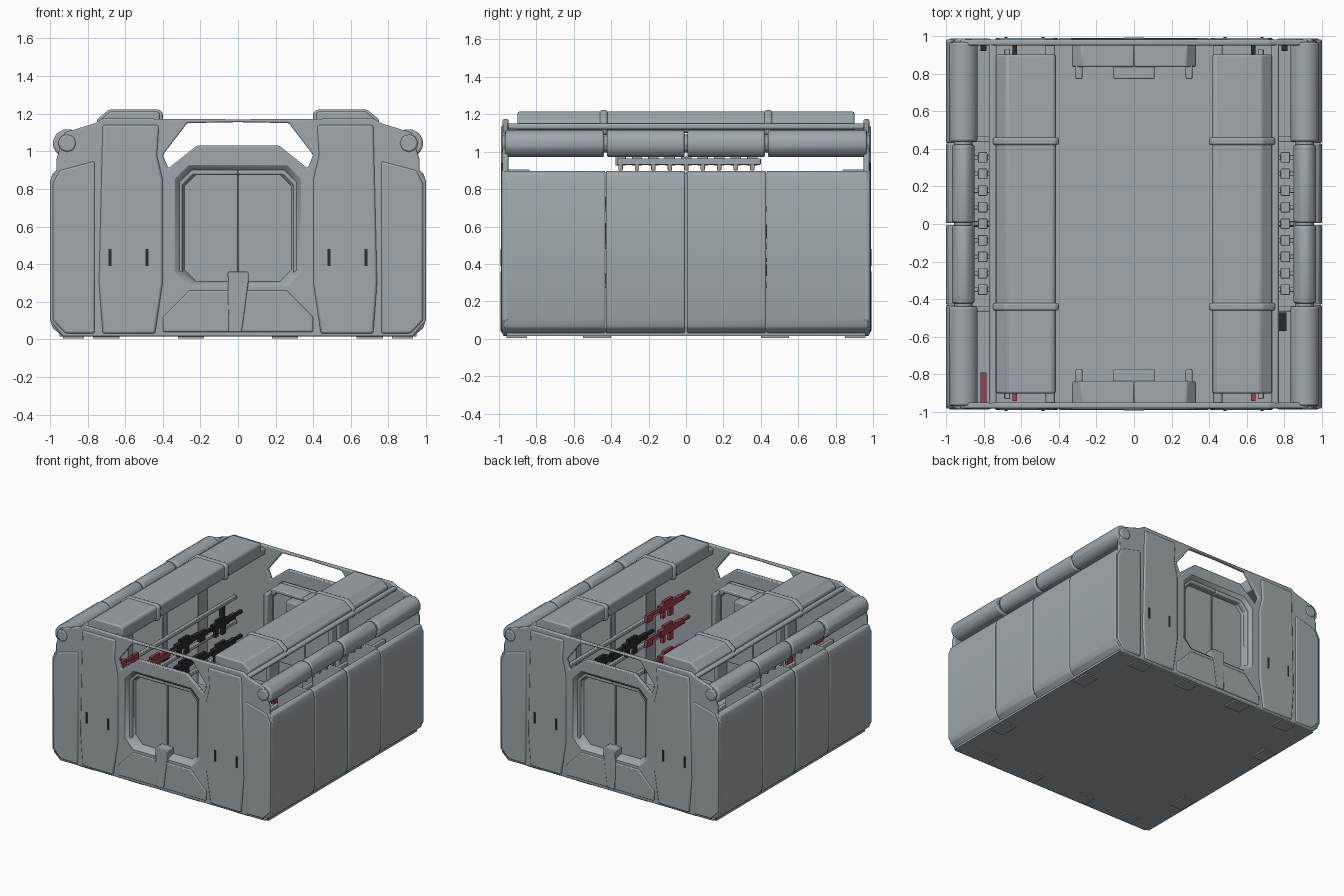
import bpy, bmesh, math

def material(name, rgb):
    m = bpy.data.materials.new(name)
    m.diffuse_color = (*rgb, 1)
    return m

GREY = material("hull grey", (0.35, 0.39, 0.415))
RED = material("weapon red", (0.35, 0.05, 0.09))
DARK = material("weapon black", (0.022, 0.025, 0.03))

def finish(bm, name, mat, bevel=0.0, smooth=True):
    bmesh.ops.recalc_face_normals(bm, faces=bm.faces)
    me = bpy.data.meshes.new(name)
    bm.to_mesh(me)
    bm.free()
    ob = bpy.data.objects.new(name, me)
    bpy.context.collection.objects.link(ob)
    me.materials.append(mat)
    if bevel:
        b = ob.modifiers.new("bevel", "BEVEL")
        b.width, b.segments, b.limit_method = bevel, 2, 'ANGLE'
    if smooth:
        bpy.ops.object.select_all(action='DESELECT')
        ob.select_set(True)
        bpy.context.view_layer.objects.active = ob
        bpy.ops.object.shade_smooth_by_angle(angle=math.radians(35))
    return ob

def prism(bm, pts, a, b, axis='y', sx=1, sy=1):
    """Extrude a 2D outline: xz outline along y, or yz outline along x."""
    def co(p, t):
        v = (p[0], t, p[1]) if axis == 'y' else (t, p[0], p[1])
        return (v[0] * sx, v[1] * sy, v[2])
    lo = [bm.verts.new(co(p, a)) for p in pts]
    hi = [bm.verts.new(co(p, b)) for p in pts]
    n = len(pts)
    bm.faces.new(lo)
    bm.faces.new(hi[::-1])
    for i in range(n):
        bm.faces.new((lo[i], lo[(i + 1) % n], hi[(i + 1) % n], hi[i]))

def box(bm, x0, x1, y0, y1, z0, z1, sx=1, sy=1):
    prism(bm, [(x0, z0), (x1, z0), (x1, z1), (x0, z1)], y0, y1, 'y', sx, sy)

def octagon(w, z0, z1, c):
    return [(-w + c, z0), (w - c, z0), (w, z0 + c), (w, z1 - c),
            (w - c, z1), (-w + c, z1), (-w, z1 - c), (-w, z0 + c)]

# floor slab and thin foot pads
bm = bmesh.new()
box(bm, -0.95, 0.95, -0.96, 0.96, 0.015, 0.055)
for sx in (1, -1):
    for sy in (1, -1):
        for x in (0.25, 0.7):
            box(bm, x - 0.07, x + 0.07, 0.85, 0.96, 0.005, 0.03, sx, sy)
        box(bm, 0.82, 0.93, 0.4, 0.55, 0.005, 0.03, sx, sy)
finish(bm, "floor", GREY)

# half outline of an end wall, with window gap above and doorway in the middle
WALL = [(0, 0.015), (0.93, 0.015), (1, 0.1), (1, 0.84), (0.965, 0.9), (0.965, 0.96), (0.92, 1.1),
        (0.76, 1.15), (0.72, 1.175), (0, 1.17), (0, 1.155), (0.27, 1.15), (0.40, 0.98),
        (0.37, 0.91), (0.22, 1.03), (0, 1.03), (0, 0.92), (0.26, 0.92), (0.33, 0.85),
        (0.33, 0.36), (0.26, 0.29), (0, 0.29)]
# door housing reaching into the room
HOOD = [(0, 0.875), (0.24, 0.875), (0.295, 0.82), (0.295, 0.05), (0.33, 0.05), (0.33, 0.85),
        (0.28, 0.905), (0, 0.905)]
for sy, end in ((-1, "front"), (1, "back")):
    bm = bmesh.new()
    for sx in (1, -1):
        prism(bm, WALL, 0.95, 0.98, 'y', sx, sy)
    bmesh.ops.remove_doubles(bm, verts=bm.verts, dist=0.0005)
    inner = [f for f in bm.faces if all(abs(v.co.x) < 1e-4 for v in f.verts)]
    bmesh.ops.delete(bm, geom=inner, context='FACES')
    finish(bm, end + "_wall", GREY, 0.008)

    bm = bmesh.new()
    for sx in (1, -1):
        # raised pillars and outer corner plates
        prism(bm, [(0.44, 0.03), (0.72, 0.03), (0.74, 0.3), (0.72, 1.14), (0.42, 1.14),
                   (0.43, 0.98), (0.40, 0.85), (0.40, 0.3)], 0.96, 0.99, 'y', sx, sy)
        prism(bm, [(0.76, 0.03), (0.92, 0.03), (0.985, 0.1), (0.985, 0.83), (0.95, 0.9),
                   (0.76, 0.95)], 0.96, 0.987, 'y', sx, sy)
    finish(bm, end + "_wall_pillars", GREY, 0.012)

    bm = bmesh.new()
    for sx in (1, -1):
        prism(bm, HOOD, 0.835, 0.96, 'y', sx, sy)
        box(bm, 0.275, 0.31, 0.77, 0.85, 0.55, 0.88, sx, sy)
    box(bm, -0.11, 0.11, 0.77, 0.88, 0.78, 0.87, 1, sy)
    # apron outside, below the door
    prism(bm, [(-0.4, 0.04), (0.4, 0.04), (0.4, 0.12), (0.26, 0.26), (-0.26, 0.26), (-0.4, 0.12)],
          0.96, 0.988, 'y', 1, sy)
    finish(bm, end + "_door_surround", GREY, 0.008)

    # doorway reveal: chamfered ring narrowing to the door
    bm = bmesh.new()
    rings = [[bm.verts.new((x, y * sy, z)) for x, z in octagon(w, z0, z1, c)]
             for w, z0, z1, c, y in ((0.335, 0.285, 0.925, 0.075, 0.985), (0.315, 0.30, 0.905, 0.07, 0.965),
                                     (0.28, 0.31, 0.87, 0.06, 0.90))]
    for a, b in zip(rings, rings[1:]):
        for i in range(8):
            j = (i + 1) % 8
            bm.faces.new((a[i], a[j], b[j], b[i]))
    finish(bm, end + "_door_reveal", GREY)

    # two-leaf door with a tapered latch wedge at its foot
    bm = bmesh.new()
    for sx in (1, -1):
        prism(bm, [(0.003, 0.3), (0.22, 0.3), (0.29, 0.36), (0.29, 0.82), (0.23, 0.88), (0.003, 0.88)],
              0.87, 0.91, 'y', sx, sy)
    box(bm, -0.02, 0.02, 0.875, 0.9, 0.3, 0.88, 1, sy)
    prism(bm, [(-0.05, 0.04), (0.02, 0.04), (0.055, 0.3), (0.055, 0.36), (-0.055, 0.36)],
          0.9, 0.992, 'y', 1, sy)
    finish(bm, end + "_door", GREY, 0.005)

    # dark slots in the wall face
    bm = bmesh.new()
    for x in (-0.68, -0.485, 0.485, 0.68):
        box(bm, x - 0.008, x + 0.008, 0.985, 0.993, 0.39, 0.48, 1, sy)
    finish(bm, end + "_wall_slots", DARK, 0, False)

SIDE = [(0.93, 0.015), (0.985, 0.06), (1, 0.11), (1, 0.84), (0.985, 0.885), (0.96, 0.9),
        (0.94, 0.89), (0.94, 0.1)]
BEAM = [(0.43, 1.10), (0.72, 1.10), (0.735, 1.12), (0.735, 1.165), (0.675, 1.215), (0.43, 1.215),
        (0.415, 1.20), (0.415, 1.12)]
COLLAR = [(0.41, 1.09), (0.74, 1.09), (0.75, 1.12), (0.75, 1.17), (0.685, 1.222), (0.42, 1.222),
          (0.40, 1.205), (0.40, 1.12)]
SEAMS = [-0.975, -0.43, 0, 0.43, 0.975]

def gun(bm, x, y, z, d):
    """Rifle lying along y; d = muzzle direction."""
    def part(y0, y1, z0, z1, w):
        box(bm, x - w, x + w, y + d * y0, y + d * y1, z + z0, z + z1)
    part(-0.10, 0.10, -0.025, 0.025, 0.018)    # receiver
    part(0.10, 0.28, -0.010, 0.012, 0.012)     # barrel
    part(0.10, 0.19, -0.022, 0.018, 0.016)     # handguard
    part(-0.26, -0.10, -0.012, 0.015, 0.010)   # stock tube
    part(-0.27, -0.20, -0.045, 0.018, 0.013)   # butt
    part(-0.07, -0.035, -0.085, -0.02, 0.012)  # grip
    part(0.02, 0.065, -0.095, -0.02, 0.012)    # magazine
    part(-0.05, 0.06, 0.03, 0.05, 0.012)       # sight

for sx, side in ((1, "right"), (-1, "left")):
    # outer wall panels, with an open slit only at the middle seam
    bm = bmesh.new()
    for a, b in zip(SEAMS, SEAMS[1:]):
        prism(bm, SIDE, a + (0.005 if a == 0 else 0.001), b - (0.005 if b == 0 else 0.001), 'y', sx)
    finish(bm, side + "_wall_panels", GREY, 0.008)

    # rounded roof tubes in four lengths, the end ones fatter
    bm = bmesh.new()
    for a, b in zip(SEAMS, SEAMS[1:]):
        rx = 0.078 if abs(a + b) > 0.6 else 0.062
        pts = [(0.908 + rx * math.cos(t), 1.043 + 0.075 * math.sin(t))
               for t in (math.tau * (i + 0.5) / 12 for i in range(12))]
        prism(bm, pts, a + 0.008, b - 0.008, 'y', sx)
    core = [(0.908 + 0.05 * math.cos(math.tau * i / 8), 1.043 + 0.05 * math.sin(math.tau * i / 8))
            for i in range(8)]
    prism(bm, core, -0.985, 0.985, 'y', sx)
    finish(bm, side + "_roof_tubes", GREY, 0.01)

    # roof beam with collars and an outer rail
    bm = bmesh.new()
    prism(bm, BEAM, -0.9, 0.9, 'y', sx)
    for y in (-0.44, 0.44):
        prism(bm, COLLAR, y - 0.02, y + 0.02, 'y', sx)
    box(bm, 0.73, 0.77, -0.97, 0.97, 1.12, 1.15, sx)
    box(bm, 0.42, 0.47, -0.97, 0.97, 1.10, 1.15, sx)
    finish(bm, side + "_roof_beam", GREY, 0.01)

    # bay dividers with rack rails
    bm = bmesh.new()
    for y in (-0.45, 0, 0.45):
        box(bm, 0.68, 0.95, y - 0.015, y + 0.015, 0.05, 0.89, sx)
    for z in (0.27, 0.48, 0.68):
        box(bm, 0.66, 0.69, -0.93, 0.93, z, z + 0.03, sx)
    finish(bm, side + "_bay_dividers", GREY, 0.005)

    # upper rack with clips
    bm = bmesh.new()
    for x in (0.755, 0.86):
        box(bm, x - 0.012, x + 0.012, -0.37, 0.40, 0.93, 0.965, sx)
    for i in range(9):
        y = -0.35 + i * 0.088
        box(bm, 0.75, 0.87, y - 0.012, y + 0.012, 0.9, 0.955, sx)
        box(bm, 0.78, 0.83, y - 0.028, y + 0.028, 0.925, 0.975, sx)
    finish(bm, side + "_upper_rack", GREY, 0.004)

    # racked rifles: red in the front half
    bm = bmesh.new()
    for z in (0.33, 0.54, 0.74):
        gun(bm, sx * 0.635, -0.66, z, -1)
    if sx < 0:
        gun(bm, -0.635, -0.18, 0.6, 1)
        box(bm, -0.815, -0.785, -0.95, -0.79, 0.55, 0.6)
    finish(bm, side + "_red_rifles", RED, 0, False)

    # black rifles in the rear half
    bm = bmesh.new()
    for y, z in ((0.67, 0.58), (0.67, 0.38), (0.2, 0.42), (0.2, 0.6)):
        gun(bm, sx * 0.635, y, z, 1)
    if sx > 0:
        gun(bm, 0.635, -0.2, 0.6, -1)
        box(bm, 0.76, 0.81, -0.57, -0.47, 0.6, 0.68)
    box(bm, 0.785, 0.815, 0.92, 0.96, 0.5, 0.6, sx)
    finish(bm, side + "_black_rifles", DARK, 0, False)
